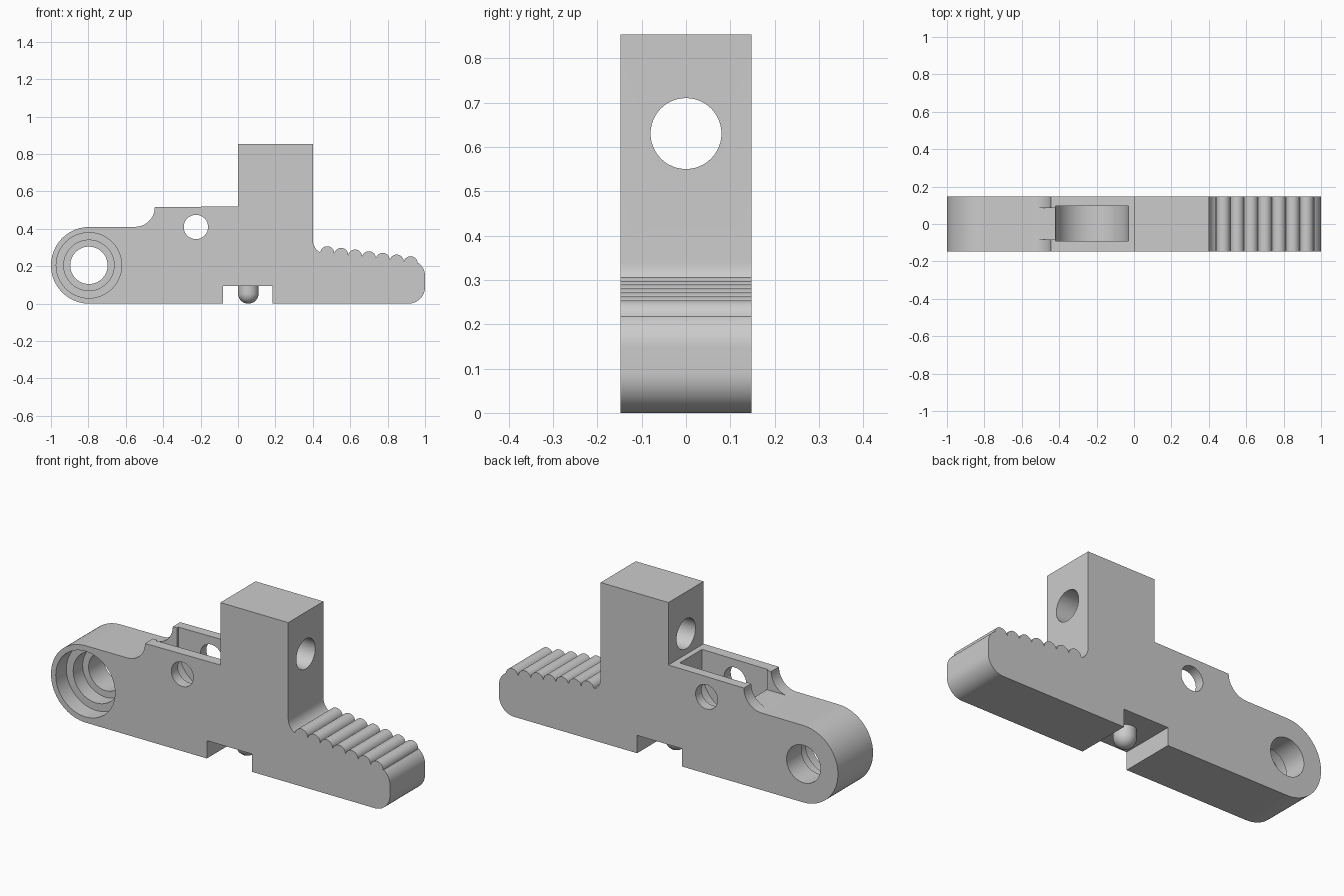
import bpy, bmesh, math
from mathutils import Vector

if "Cube" in bpy.data.objects:
    bpy.data.objects.remove(bpy.data.objects["Cube"], do_unlink=True)

HALF = 0.148  # half of the lever thickness

grey = bpy.data.materials.new("light grey")
grey.use_nodes = True
grey.diffuse_color = (0.6, 0.6, 0.6, 1)
grey.node_tree.nodes["Principled BSDF"].inputs["Base Color"].default_value = (0.6, 0.6, 0.6, 1)


def arc(cx, cz, r, start, end, steps=16):
    angles = [math.radians(start + (end - start) * i / steps) for i in range(steps + 1)]
    return [(cx + r * math.cos(a), cz + r * math.sin(a)) for a in angles]


def extrude(name, outline, y0, y1):
    """Extrude an x-z outline along y."""
    bm = bmesh.new()
    face = bm.faces.new([bm.verts.new((x, y0, z)) for x, z in outline])
    out = bmesh.ops.extrude_face_region(bm, geom=[face])
    bmesh.ops.translate(bm, vec=(0, y1 - y0, 0),
                        verts=[v for v in out["geom"] if isinstance(v, bmesh.types.BMVert)])
    bmesh.ops.recalc_face_normals(bm, faces=bm.faces)
    mesh = bpy.data.meshes.new(name)
    bm.to_mesh(mesh)
    bm.free()
    obj = bpy.data.objects.new(name, mesh)
    bpy.context.collection.objects.link(obj)
    mesh.materials.append(grey)
    return obj


def box(x0, x1, z0, z1):
    return [(x0, z0), (x1, z0), (x1, z1), (x0, z1)]


def disc(cx, cz, r):
    return arc(cx, cz, r, 0, 360, 48)[:-1]


def cut(target, cutter):
    cutter.hide_render = True
    mod = target.modifiers.new("cut", "BOOLEAN")
    mod.operation, mod.solver, mod.object = "DIFFERENCE", "EXACT", cutter
    bpy.context.view_layer.objects.active = target
    bpy.ops.object.modifier_apply(modifier=mod.name)
    bpy.data.objects.remove(cutter, do_unlink=True)


def smooth(obj):
    bpy.ops.object.select_all(action="DESELECT")
    obj.select_set(True)
    bpy.context.view_layer.objects.active = obj
    bpy.ops.object.shade_smooth_by_angle(angle=math.radians(30))


# Side outline: underside with notch, then thumb end
outline = [(-0.08, 0), (-0.08, 0.095), (0.185, 0.095), (0.185, 0)]
outline += arc(0.91, 0.09, 0.09, -90, 0)
outline += arc(0.915, 0.148, 0.085, 0, 55)

# Row of rounded grip ridges, sloping up towards the tower
first, last, count = Vector((0.44, 0.277)), Vector((0.96, 0.215)), 7
step = (last - first) / count
for i in reversed(range(count)):
    mid = first + step * (i + 0.5)
    outline += arc(mid.x, mid.y - 0.003, step.length / 2, 2, 166, 12)

# Tower, pocket block, scooped shoulder and round pivot end
outline += arc(0.475, 0.34, 0.075, 238, 180, 10)
outline += [(0.4, 0.853), (0, 0.853), (0, 0.52)]
outline += arc(-0.55, 0.516, 0.105, 0, -90)
outline += arc(-0.795, 0.205, 0.205, 90, 270, 40)
body = extrude("lever_body", outline, -HALF, HALF)

# Stepped pivot bore, widest at the front
for radius, depth in ((0.175, 0.09), (0.135, 0.17), (0.1, 0.4)):
    cut(body, extrude("bore_cutter", disc(-0.797, 0.205, radius), -0.2, -HALF + depth))

# Cross pin hole through the pocket walls
cut(body, extrude("pin_cutter", disc(-0.225, 0.41, 0.065), -0.2, 0.2))

# Round-bottomed pocket and the narrower slot leading into it
pocket = arc(-0.225, 0.41, 0.195, 180, 360, 32) + [(-0.03, 0.6), (-0.42, 0.6)]
cut(body, extrude("pocket_cutter", pocket, -0.092, 0.097))
cut(body, extrude("slot_cutter", box(-0.53, -0.4, 0.413, 0.6), -0.082, 0.086))

# Hole through the tower from side to side
bpy.ops.mesh.primitive_cylinder_add(vertices=48, radius=0.08, depth=0.6,
                                    location=(0.2, 0, 0.63), rotation=(0, math.pi / 2, 0))
cut(body, bpy.context.object)
smooth(body)

# Round-tipped contact pin in the underside notch
half_profile = [(0, 0.11)] + [(0.055, 0.11)] + arc(0, 0.055, 0.055, 0, -90, 12)
bm = bmesh.new()
verts = [bm.verts.new((x, 0, z)) for x, z in half_profile]
edges = [bm.edges.new(pair) for pair in zip(verts, verts[1:])]
bmesh.ops.spin(bm, geom=verts + edges, cent=(0, 0, 0), axis=(0, 0, 1),
               angle=math.tau, steps=32)
bmesh.ops.remove_doubles(bm, verts=bm.verts, dist=0.0005)
bmesh.ops.recalc_face_normals(bm, faces=bm.faces)
mesh = bpy.data.meshes.new("contact_pin")
bm.to_mesh(mesh)
bm.free()
mesh.materials.append(grey)
pin = bpy.data.objects.new("contact_pin", mesh)
pin.location = (0.055, 0, 0)
bpy.context.collection.objects.link(pin)
smooth(pin)
